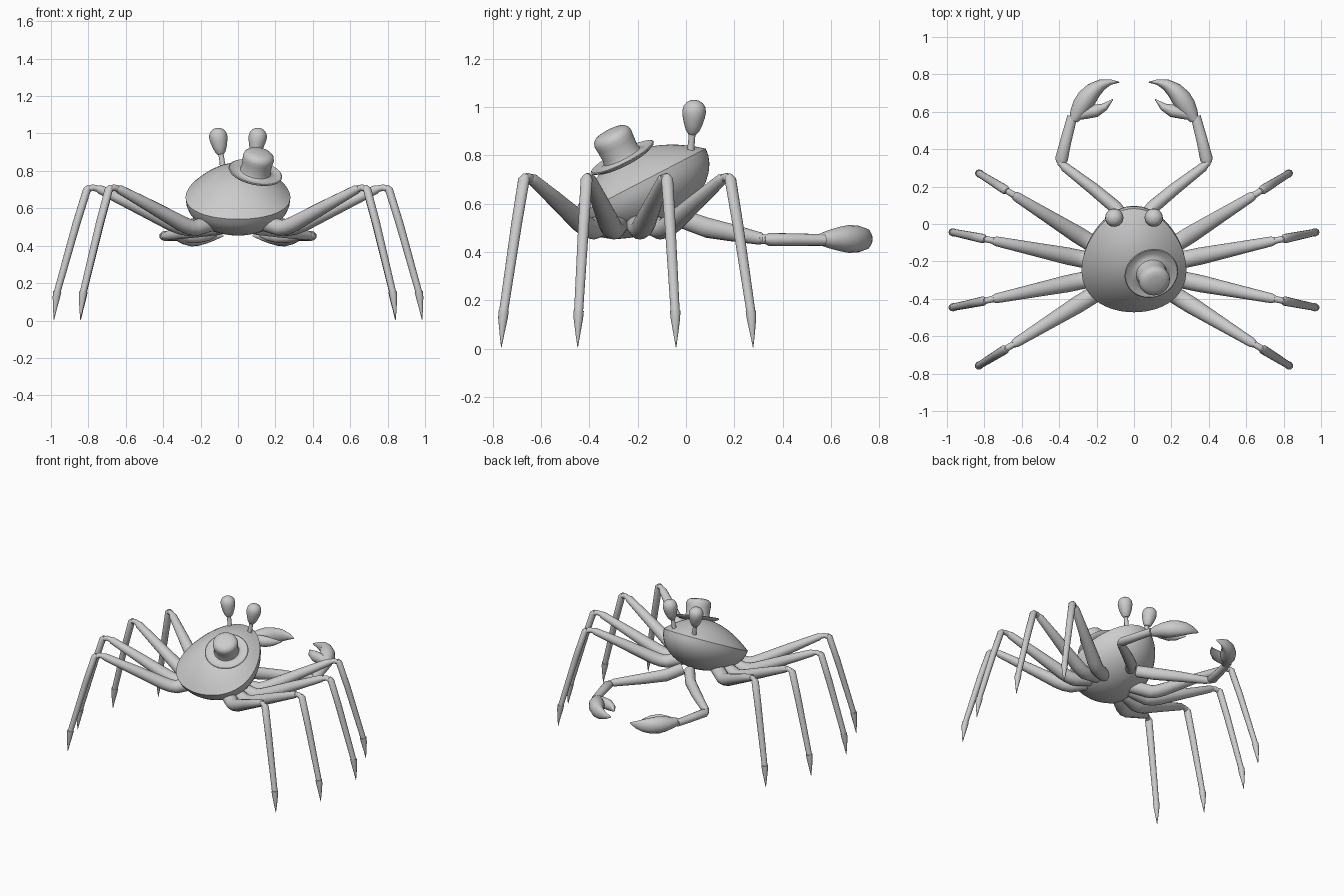
import bpy, bmesh, math
from mathutils import Vector, Matrix


def finish(name, bm, mirror=False, angle=35):
    bmesh.ops.remove_doubles(bm, verts=bm.verts, dist=1e-5)
    bmesh.ops.recalc_face_normals(bm, faces=bm.faces)
    me = bpy.data.meshes.new(name)
    bm.to_mesh(me)
    bm.free()
    ob = bpy.data.objects.new(name, me)
    bpy.context.collection.objects.link(ob)
    bpy.ops.object.select_all(action='DESELECT')
    bpy.context.view_layer.objects.active = ob
    ob.select_set(True)
    bpy.ops.object.shade_smooth_by_angle(angle=math.radians(angle))
    if mirror:
        ob.modifiers.new("Mirror", 'MIRROR')
    return ob


def skin(bm, rings):
    # join rings of points and cap both ends
    vr = [[bm.verts.new(p) for p in r] for r in rings]
    n = len(vr[0])
    for a, b in zip(vr, vr[1:]):
        for i in range(n):
            j = (i + 1) % n
            bm.faces.new((a[i], a[j], b[j], b[i]))
    bm.faces.new(vr[0])
    bm.faces.new(vr[-1])


def lathe(profile, matrix, segs=32):
    bm = bmesh.new()
    skin(bm, [[matrix @ Vector((r * math.cos(2 * math.pi * i / segs),
                                r * math.sin(2 * math.pi * i / segs), z))
               for i in range(segs)] for r, z in profile])
    return bm


def tube(bm, path, ref, matrix=Matrix(), segs=16):
    # path entries: x, y, z, in-plane radius, radius along ref
    pts = [Vector(p[:3]) for p in path]
    rings = []
    for k, p in enumerate(path):
        t = (pts[min(k + 1, len(pts) - 1)] - pts[max(k - 1, 0)]).normalized()
        side = t.cross(ref).normalized()
        up = side.cross(t).normalized()
        rings.append([matrix @ (pts[k] + side * p[3] * math.cos(2 * math.pi * i / segs)
                                + up * p[4] * math.sin(2 * math.pi * i / segs))
                      for i in range(segs)])
    skin(bm, rings)


def aim(pos, direction):
    return (Matrix.Translation(pos) @
            Vector((0, 0, 1)).rotation_difference(Vector(direction)).to_matrix().to_4x4())


Y, Z = Vector((0, 1, 0)), Vector((0, 0, 1))

# Body: tilted egg-shaped shell with a sharp rim, bowl below and low dome above
profile = [(max(math.cos(math.radians(a)), 1e-4) ** 1.05, 0.207 * math.sin(math.radians(a)))
           for a in range(-90, 1, 9)]
profile += [(max(r / 10, 1e-4), 0.13 * (1 - (r / 10) ** 2)) for r in range(9, -1, -1)]
bm = lathe(profile, Matrix.Diagonal((0.275, 0.312, 1, 1)), 64)
for v in bm.verts:
    u = v.co.y / 0.312
    v.co.x *= 1 - 0.19 * u + 0.04 * u ** 2
bm.transform(Matrix.Translation((0, -0.195, 0.685)) @ Matrix.Rotation(math.radians(27.4), 4, 'X'))
finish("body_shell", bm, angle=30)

# Hat: curled brim and rounded crown
hat = [(1e-4, -0.014), (0.08, -0.014), (0.12, -0.007), (0.143, 0.004), (0.146, 0.009),
       (0.141, 0.012), (0.115, 0.005), (0.096, 0.006), (0.083, 0.014), (0.079, 0.03),
       (0.082, 0.075), (0.084, 0.096), (0.079, 0.114), (0.065, 0.126), (0.04, 0.132), (1e-4, 0.134)]
finish("hat", lathe(hat, aim((0.091, -0.260, 0.785), (0.19, -0.44, 0.87)), 40))

# Eyes and stalks
lean = (0.15, 0.08, 1)
eye = [(1e-4, 0), (0.017, 0.004), (0.028, 0.018), (0.038, 0.045), (0.046, 0.075), (0.049, 0.1),
       (0.045, 0.121), (0.034, 0.136), (0.018, 0.145), (1e-4, 0.148)]
finish("eyes", lathe(eye, aim((0.091, 0.026, 0.884), lean), 24), True)
stalk = [(0.017, 0), (0.014, 0.04), (0.014, 0.09)]
finish("eye_stalks", lathe(stalk, aim((0.079, 0.019, 0.81), lean), 16), True)

# Walking legs: one radial leg shape turned around the body centre
hip = [(0.08, 0, 0.545, 0.036, 0.036), (0.13, 0, 0.53, 0.044, 0.044),
       (0.27, 0, 0.495, 0.044, 0.046), (0.31, 0, 0.501, 0.042, 0.046),
       (0.36, 0, 0.520, 0.042, 0.046), (0.55, 0, 0.610, 0.034, 0.036),
       (0.745, 0, 0.700, 0.024, 0.026), (0.765, 0, 0.708, 0.016, 0.018)]
joint = [(0.745, 0, 0.701, 0.018, 0.018), (0.785, 0, 0.711, 0.017, 0.017),
         (0.815, 0, 0.70, 0.017, 0.018)]
shin = [(0.804, 0, 0.718, 0.012, 0.014), (0.816, 0, 0.701, 0.021, 0.025),
        (0.873, 0, 0.52, 0.021, 0.023), (0.978, 0, 0.15, 0.018, 0.019)]
claw_tip = [(0.977, 0, 0.155, 0.022, 0.022), (0.982, 0, 0.125, 0.020, 0.020),
            (0.990, 0, 0.06, 0.010, 0.010), (0.995, 0, 0.004, 0.001, 0.001)]
for name, deg, s in (("front", 31.9, 0.995), ("mid_front", 11.7, 1.01),
                     ("mid_rear", -11.7, 1.01), ("rear", -31.7, 0.995)):
    m = (Matrix.Translation((0, -0.245, 0)) @ Matrix.Rotation(math.radians(deg), 4, 'Z')
         @ Matrix.Diagonal((s, 1, 1, 1)))
    bm = bmesh.new()
    for part in (hip, joint, shin, claw_tip):
        tube(bm, part, Y, m)
    finish(name + "_legs", bm, True)

# Claw arms: upper arm, elbow joint, forearm
low = Matrix.Translation((0, 0, -0.008))
bm = bmesh.new()
tube(bm, [(0.03, 0.0, 0.54, 0.036, 0.04), (0.10, 0.09, 0.508, 0.036, 0.042),
          (0.22, 0.19, 0.488, 0.033, 0.036), (0.37, 0.305, 0.464, 0.025, 0.026),
          (0.385, 0.318, 0.462, 0.018, 0.02)], Z, low)
tube(bm, [(0.36, 0.298, 0.465, 0.019, 0.021), (0.392, 0.325, 0.461, 0.019, 0.02),
          (0.390, 0.36, 0.46, 0.019, 0.02)], Z, low)
tube(bm, [(0.392, 0.325, 0.46, 0.024, 0.018), (0.388, 0.345, 0.46, 0.034, 0.027),
          (0.363, 0.45, 0.459, 0.030, 0.026), (0.330, 0.575, 0.458, 0.027, 0.024)], Z, low)
finish("claw_arms", bm, True)

# Pincers: large curved outer finger and small inner finger
bm = bmesh.new()
tube(bm, [(0.324, 0.555, 0.46, 0.024, 0.024), (0.304, 0.59, 0.461, 0.040, 0.037),
          (0.278, 0.635, 0.462, 0.051, 0.050), (0.250, 0.675, 0.462, 0.053, 0.058),
          (0.215, 0.715, 0.462, 0.044, 0.055), (0.172, 0.745, 0.462, 0.030, 0.044),
          (0.125, 0.759, 0.462, 0.015, 0.026), (0.078, 0.758, 0.462, 0.002, 0.004)], Z, low)
tube(bm, [(0.312, 0.572, 0.461, 0.018, 0.022), (0.265, 0.592, 0.461, 0.032, 0.036),
          (0.205, 0.605, 0.461, 0.034, 0.038), (0.155, 0.627, 0.461, 0.020, 0.026),
          (0.112, 0.668, 0.461, 0.002, 0.003)], Z, low)
finish("pincers", bm, True)
